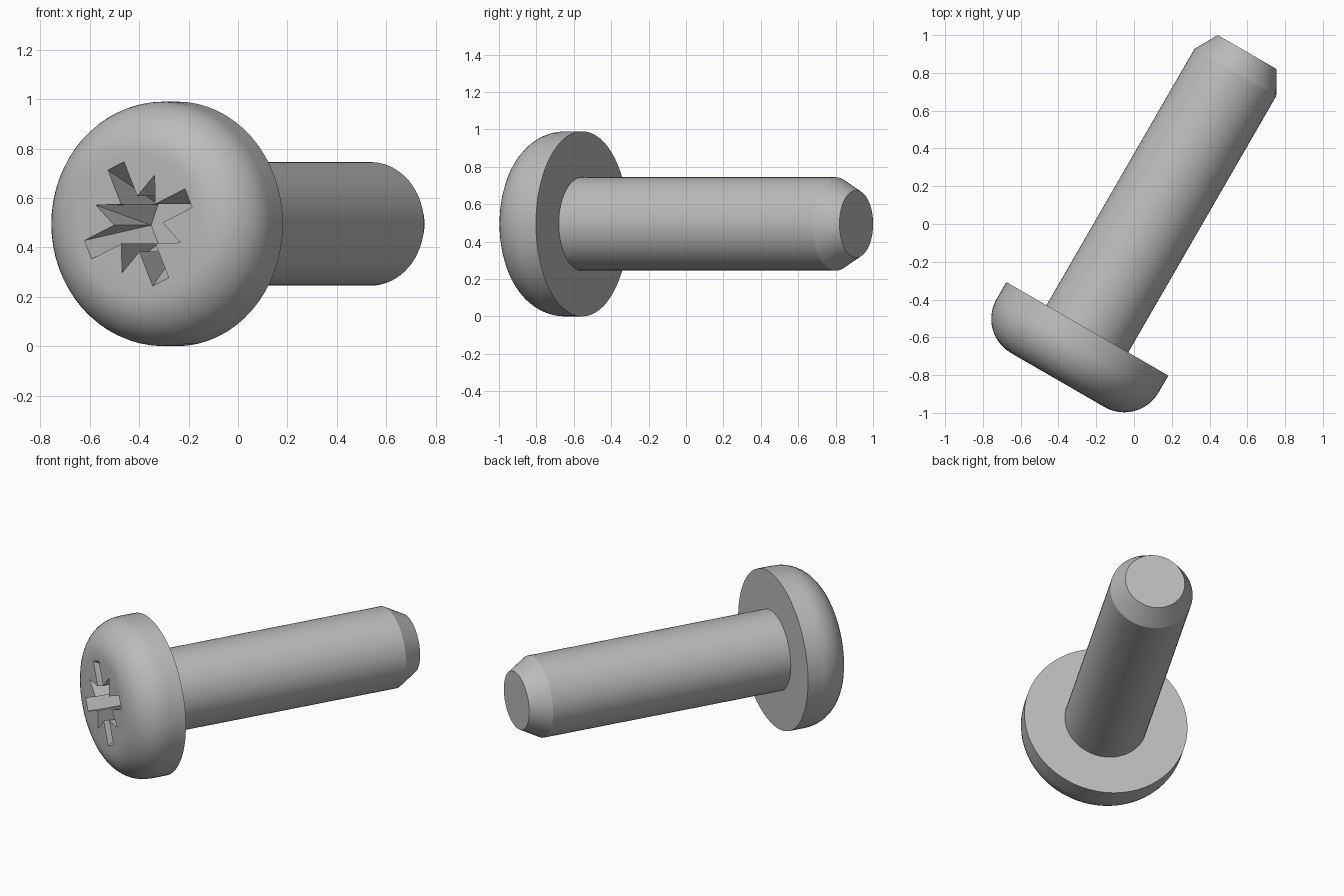
import bpy, bmesh
from math import sin, cos, pi, radians
from mathutils import Matrix, Vector

if "Cube" in bpy.data.objects:
    bpy.data.objects.remove(bpy.data.objects["Cube"])

HEAD_R, HEAD_H, FILLET = 0.495, 0.313, 0.209
SHANK_R, TIP_R, LENGTH, CHAMFER = 0.25, 0.18, 1.692, 0.125
SEGMENTS = 64

steel = bpy.data.materials.new("grey_steel")
steel.use_nodes = True
grey = (0.5, 0.5, 0.5, 1)
steel.diffuse_color = grey
steel.node_tree.nodes["Principled BSDF"].inputs["Base Color"].default_value = grey

# Local z runs along the screw from head to tip; the origin is under the head
axis = Vector((sin(radians(30)), cos(radians(30)), 0))
across = Vector((axis.y, -axis.x, 0))
placement = Matrix((across, (0, 0, -1), axis)).transposed().to_4x4()
placement.translation = (-0.247, -0.555, HEAD_R)


def make_object(name, bm):
    bmesh.ops.recalc_face_normals(bm, faces=bm.faces)
    mesh = bpy.data.meshes.new(name)
    bm.to_mesh(mesh)
    bm.free()
    mesh.materials.append(steel)
    obj = bpy.data.objects.new(name, mesh)
    bpy.context.collection.objects.link(obj)
    obj.matrix_world = placement
    return obj


def ring(bm, points, z):
    return [bm.verts.new((x, y, z)) for x, y in points]


def lathe(name, profile):
    """Turn a list of (radius, z) points into a capped solid."""
    bm = bmesh.new()
    turns = [2 * pi * i / SEGMENTS for i in range(SEGMENTS)]
    rings = [ring(bm, [(r * cos(a), r * sin(a)) for a in turns], z) for r, z in profile]
    for low, high in zip(rings, rings[1:]):
        for i in range(SEGMENTS):
            j = (i + 1) % SEGMENTS
            bm.faces.new((low[i], low[j], high[j], high[i]))
    bm.faces.new(rings[0])
    bm.faces.new(rings[-1])
    return make_object(name, bm)


def smooth(obj):
    bpy.ops.object.select_all(action="DESELECT")
    obj.select_set(True)
    bpy.context.view_layer.objects.active = obj
    bpy.ops.object.shade_smooth_by_angle(angle=radians(25))


# Pan head with a rounded front rim
STEPS = 12
rim = [(HEAD_R - FILLET + FILLET * sin(pi / 2 * i / STEPS),
        -(HEAD_H - FILLET) - FILLET * cos(pi / 2 * i / STEPS)) for i in range(STEPS + 1)]
head = lathe("head", rim + [(HEAD_R, 0)])

# Shank with a chamfered tip
shank = lathe("shank", [(SHANK_R, -0.005), (SHANK_R, LENGTH - CHAMFER), (TIP_R, LENGTH)])

# Cross recess: four wide arms and four spikes sloping down to an eight-sided core
ARM, HALF_WIDTH, INNER, SPIKE, DEPTH = 0.257, 0.041, 0.105, 0.212, 0.3
star, core_index = [], []
for k in range(4):
    turn = Matrix.Rotation(radians(-24 + 90 * k), 2)
    arm = [(INNER, -HALF_WIDTH), (ARM, -HALF_WIDTH), (ARM, HALF_WIDTH), (INNER, HALF_WIDTH)]
    spike = (SPIKE * cos(pi / 4), SPIKE * sin(pi / 4))
    core_index += [len(star), len(star) + 3]
    star += [turn @ Vector(p) for p in arm + [spike]]

bm = bmesh.new()
outer = ring(bm, star, -HEAD_H - 0.03)
face = ring(bm, star, -HEAD_H)
floor = ring(bm, [star[i] for i in core_index], -HEAD_H + DEPTH)
bm.faces.new(outer)
bm.faces.new(floor)
for i in range(len(star)):
    j = (i + 1) % len(star)
    bm.faces.new((outer[i], outer[j], face[j], face[i]))
for k in range(4):
    c1, t1, t2, c2, tip = face[5 * k:5 * k + 5]
    c3 = face[(5 * k + 5) % len(face)]
    b1, b2, b3 = floor[2 * k], floor[2 * k + 1], floor[(2 * k + 2) % 8]
    for corners in ((c1, t1, b1), (t1, t2, b2, b1), (t2, c2, b2),
                    (c2, tip, b2), (tip, b3, b2), (tip, c3, b3)):
        bm.faces.new(corners)
cutter = make_object("recess_cutter", bm)
cutter.hide_render = True

cut = head.modifiers.new("recess", "BOOLEAN")
cut.operation = "DIFFERENCE"
cut.solver = "EXACT"
cut.object = cutter
bpy.context.view_layer.objects.active = head
bpy.ops.object.modifier_apply(modifier=cut.name)
bpy.data.objects.remove(cutter)

for part in (head, shank):
    smooth(part)
